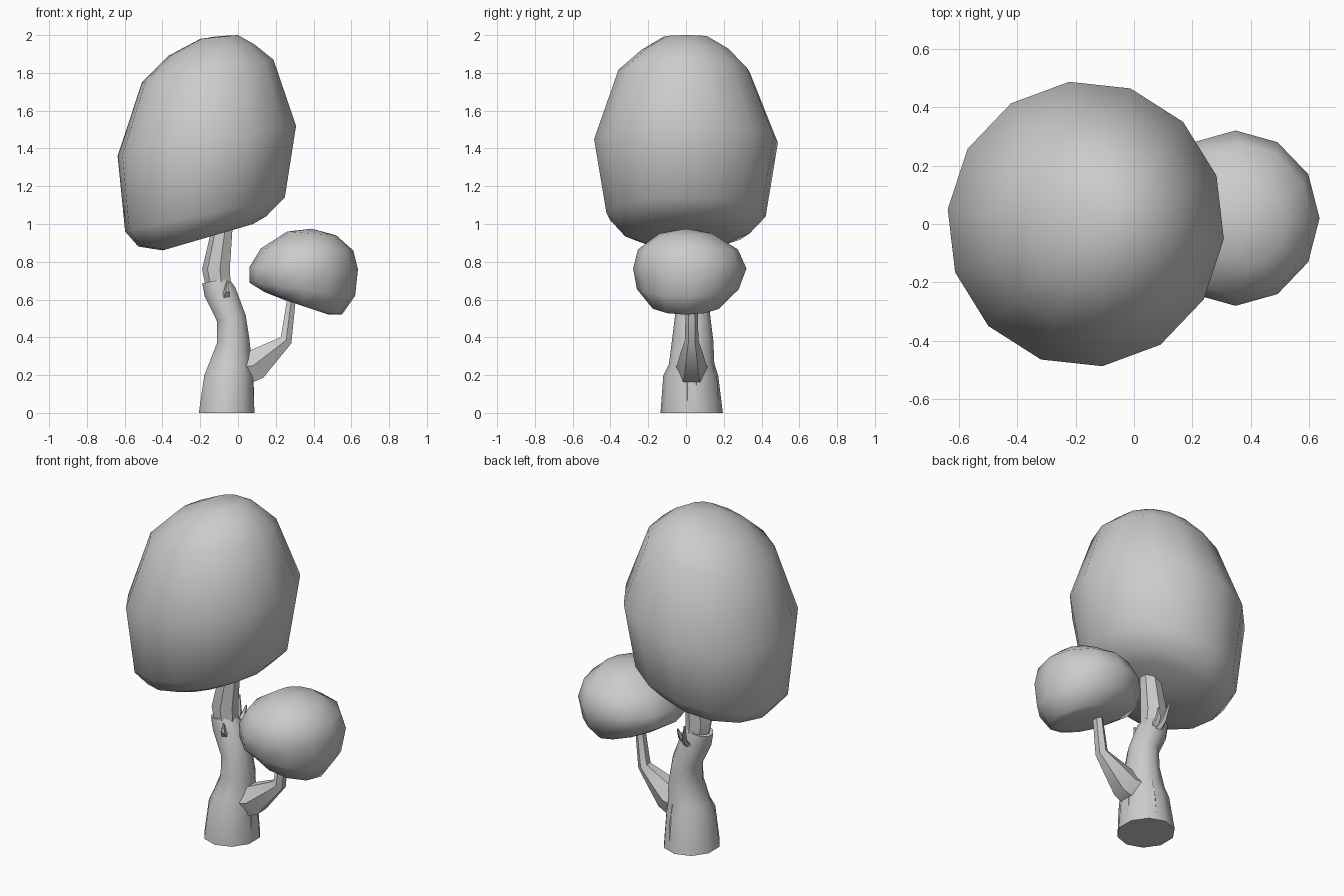
import bpy, bmesh, math
from mathutils import Vector

if "Cube" in bpy.data.objects:
    bpy.data.objects.remove(bpy.data.objects["Cube"])

clay = bpy.data.materials.new("plain_grey")
clay.use_nodes = True
GREY = (0.6, 0.6, 0.6, 1)
clay.diffuse_color = GREY
clay.node_tree.nodes["Principled BSDF"].inputs["Base Color"].default_value = GREY


def finish(name, bm, angle):
    bmesh.ops.recalc_face_normals(bm, faces=bm.faces)
    mesh = bpy.data.meshes.new(name)
    bm.to_mesh(mesh)
    bm.free()
    mesh.materials.append(clay)
    obj = bpy.data.objects.new(name, mesh)
    bpy.context.collection.objects.link(obj)
    bpy.ops.object.select_all(action='DESELECT')
    obj.select_set(True)
    bpy.context.view_layer.objects.active = obj
    bpy.ops.object.shade_smooth_by_angle(angle=math.radians(angle))
    return obj


def skin(bm, rings, tip_low=None, tip_high=None):
    """Bridge consecutive rings; ends become a fan to a point or a flat cap."""
    n = len(rings[0])
    for a, b in zip(rings, rings[1:]):
        for i in range(n):
            j = (i + 1) % n
            bm.faces.new((a[i], a[j], b[j], b[i]))
    for ring, tip in ((rings[0], tip_low), (rings[-1], tip_high)):
        if tip is None:
            bm.faces.new(ring)
        else:
            v = bm.verts.new(tip)
            for i in range(n):
                bm.faces.new((ring[i], ring[(i + 1) % n], v))


def crown(name, sides, phase, spans, low, high):
    """Each span: left x, left z, right x, right z, centre y, half depth."""
    bm = bmesh.new()
    rings = []
    for xl, zl, xr, zr, cy, ry in spans:
        ring = []
        for i in range(sides):
            a = math.radians(phase) + math.tau * i / sides
            t = (1 + math.cos(a)) / 2
            ring.append(bm.verts.new((xl + (xr - xl) * t, cy + ry * math.sin(a),
                                      zl + (zr - zl) * t)))
        rings.append(ring)
    skin(bm, rings, low, high)
    return finish(name, bm, 75)


def limb(name, sides, stations, angle=40):
    """Each station: centre x, y, z, half width, half depth, tilt in x."""
    bm = bmesh.new()
    rings = []
    for x, y, z, rx, ry, tilt in stations:
        ring = []
        for i in range(sides):
            a = math.tau * (i + 0.5) / sides
            dx = rx * math.cos(a)
            ring.append(bm.verts.new((x + dx, y + ry * math.sin(a), z + dx * tilt)))
        rings.append(ring)
    skin(bm, rings)
    return finish(name, bm, angle)


# Large leaning crown
crown("large_crown", 14, -6, [
    (-0.40, 0.86, 0.08, 1.00, 0.0, 0.25),
    (-0.53, 0.88, 0.15, 1.04, 0.0, 0.34),
    (-0.60, 0.96, 0.25, 1.14, 0.0, 0.425),
    (-0.64, 1.36, 0.31, 1.52, 0.0, 0.49),
    (-0.51, 1.75, 0.19, 1.87, -0.01, 0.35),
    (-0.37, 1.89, 0.09, 1.95, 0.0, 0.235),
    (-0.20, 1.98, 0.0, 2.0, 0.0, 0.12),
], (-0.17, 0.0, 0.93), (-0.10, 0.0, 1.995))

# Small side crown, tilted the other way
crown("small_crown", 12, 0, [
    (0.24, 0.60, 0.48, 0.52, 0.0, 0.14),
    (0.14, 0.64, 0.55, 0.52, 0.0, 0.20),
    (0.06, 0.69, 0.62, 0.62, 0.01, 0.27),
    (0.06, 0.77, 0.635, 0.76, 0.02, 0.30),
    (0.12, 0.87, 0.61, 0.86, 0.01, 0.265),
    (0.26, 0.96, 0.52, 0.94, 0.0, 0.14),
], (0.36, 0.0, 0.56), (0.39, 0.0, 0.975))

# Trunk with a collar at the root and a bend at the knee
limb("trunk", 10, [
    (-0.06, 0.03, 0.0, 0.155, 0.165, 0),
    (-0.05, 0.025, 0.2, 0.135, 0.145, 0),
    (-0.04, 0.03, 0.26, 0.12, 0.12, 0),
    (-0.025, 0.035, 0.38, 0.09, 0.11, 0.1),
    (-0.035, 0.035, 0.5, 0.08, 0.095, 0.2),
    (-0.095, 0.035, 0.64, 0.085, 0.08, 0.3),
    (-0.12, 0.035, 0.70, 0.073, 0.07, 0.2),
], 50)
limb("upper_trunk", 7, [
    (-0.10, 0.035, 0.66, 0.07, 0.065, 0),
    (-0.113, 0.035, 0.76, 0.077, 0.07, 0),
    (-0.075, 0.04, 1.02, 0.054, 0.05, 0),
], 30)

# Side branch carrying the small crown
limb("side_branch", 6, [
    (0.0, 0.03, 0.24, 0.09, 0.09, -1.0),
    (0.08, 0.03, 0.25, 0.062, 0.078, -1.2),
    (0.165, 0.03, 0.315, 0.045, 0.06, -1.1),
    (0.255, 0.03, 0.385, 0.032, 0.036, -0.6),
    (0.285, 0.03, 0.62, 0.026, 0.03, 0),
], 35)

# Root ridges running down the foot of the trunk
for label, angle in (("back", 65), ("left", 0)):
    c, s = math.cos(math.radians(angle)), math.sin(math.radians(angle))
    limb("root_ridge_" + label, 6, [
        (-0.06 + 0.11 * c, 0.03 + 0.11 * s, 0.0, 0.042, 0.048, 0),
        (-0.05 + 0.10 * c, 0.03 + 0.10 * s, 0.16, 0.038, 0.045, 0),
        (-0.03 + 0.05 * c, 0.03 + 0.06 * s, 0.36, 0.03, 0.035, 0),
    ], 50)

# Broken twigs at the knee
for label, (start, mid, tip) in {
    "tall": ((-0.08, 0.07, 0.60), (-0.09, 0.14, 0.66), (-0.11, 0.17, 0.77)),
    "short": ((-0.07, 0.08, 0.63), (-0.06, 0.13, 0.67), (-0.05, 0.15, 0.73)),
    "front": ((-0.07, -0.01, 0.60), (-0.06, -0.05, 0.64), (-0.055, -0.06, 0.70)),
}.items():
    limb("twig_" + label, 5, [(*start, 0.03, 0.03, 0), (*mid, 0.017, 0.017, 0),
                              (*tip, 0.005, 0.005, 0)], 35)
